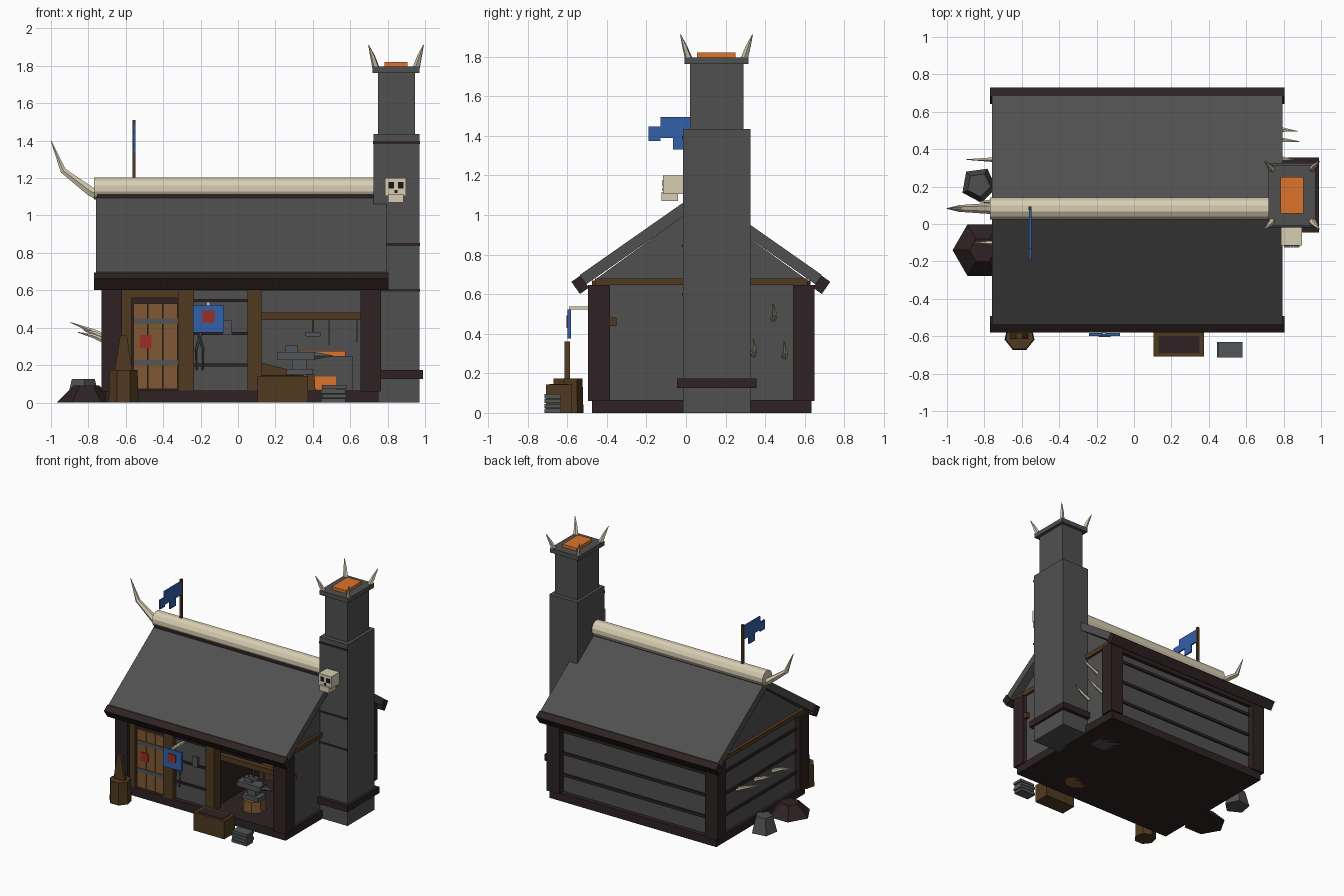
import bpy, bmesh, math
from mathutils import Vector, Matrix


def material(name, r, g, b):
    m = bpy.data.materials.new(name)
    lin = [((c / 255 + 0.055) / 1.055) ** 2.4 if c > 10 else c / 255 / 12.92 for c in (r, g, b)]
    m.diffuse_color = (*lin, 1)
    return m


STONE = material("grey stone", 80, 80, 80)
DARK = material("dark timber", 46, 34, 35)
BROWN = material("brown timber", 80, 58, 32)
LIGHT = material("light wood", 126, 88, 52)
IRON = material("iron", 82, 85, 88)
BONE = material("bone", 215, 205, 178)
BLUE = material("blue cloth", 52, 96, 170)
RED = material("red paint", 152, 46, 38)
FIRE = material("glowing orange", 222, 116, 44)
BLACK = material("black hollow", 26, 22, 22)

YC = 0.075            # ridge line
SLOPE = 0.70


def finish(name, bm, mat):
    bmesh.ops.recalc_face_normals(bm, faces=bm.faces)
    me = bpy.data.meshes.new(name)
    bm.to_mesh(me)
    bm.free()
    me.materials.append(mat)
    ob = bpy.data.objects.new(name, me)
    bpy.context.collection.objects.link(ob)
    return ob


def box(name, x, y, z, mat, tilt=0):
    """Box from ranges, optionally tilted about the x axis."""
    bm = bmesh.new()
    c = Vector([(a[0] + a[1]) / 2 for a in (x, y, z)])
    s = Matrix.Diagonal((x[1] - x[0], y[1] - y[0], z[1] - z[0], 1))
    bmesh.ops.create_cube(bm, size=1, matrix=Matrix.Translation(c) @ Matrix.Rotation(tilt, 4, 'X') @ s)
    return finish(name, bm, mat)


def prism(name, pts, a, b, axis, mat):
    """Extrude a 2D outline from a to b; 'X' takes (y, z) points, 'Y' takes (x, z)."""
    bm = bmesh.new()
    put = (lambda p, t: (t, p[0], p[1])) if axis == 'X' else (lambda p, t: (p[0], t, p[1]))
    f = bm.faces.new([bm.verts.new(put(p, a)) for p in pts])
    moved = bmesh.ops.extrude_face_region(bm, geom=[f])["geom"]
    d = Vector(put((0, 0), b - a))
    bmesh.ops.translate(bm, vec=d, verts=[v for v in moved if isinstance(v, bmesh.types.BMVert)])
    return finish(name, bm, mat)


def tube(name, pts, radii, n, mat, phase=0):
    """Faceted tube along a path with a radius at each point."""
    bm = bmesh.new()
    pts = [Vector(p) for p in pts]
    rings = []
    for i, (p, r) in enumerate(zip(pts, radii)):
        q = (pts[min(i + 1, len(pts) - 1)] - pts[max(i - 1, 0)]).to_track_quat('Z', 'Y')
        rings.append([bm.verts.new(p + q @ Vector((r * math.cos(phase + k * math.tau / n),
                                                   r * math.sin(phase + k * math.tau / n), 0)))
                      for k in range(n)])
    for a, b in zip(rings, rings[1:]):
        for k in range(n):
            bm.faces.new((a[k], a[(k + 1) % n], b[(k + 1) % n], b[k]))
    bm.faces.new(rings[0])
    bm.faces.new(rings[-1])
    return finish(name, bm, mat)


# base and corner posts
box("base", (-0.71, 0.75), (-0.475, 0.635), (0, 0.065), DARK)
for x in (-0.73, 0.655):
    for y in (-0.495, 0.54):
        box("corner_post", (x, x + 0.11), (y, y + 0.11), (0.06, 0.645), DARK)

# end walls with gables, back wall, front wall beside the door
gable = [(-0.45, 0.06), (0.6, 0.06), (0.6, 0.68), (YC, 1.06), (-0.45, 0.68)]
prism("left_wall", gable, -0.69, -0.65, 'X', STONE)
prism("right_wall", gable, 0.69, 0.73, 'X', STONE)
box("back_wall", (-0.69, 0.73), (0.56, 0.6), (0.06, 0.66), STONE)
box("front_wall", (-0.69, 0.06), (-0.44, -0.4), (0.06, 0.66), STONE)
box("forge_partition", (0.05, 0.09), (-0.42, 0.56), (0.06, 0.7), DARK)
for z in (0.2, 0.37, 0.545):
    box("back_wall_batten", (-0.63, 0.66), (0.6, 0.612), (z - 0.011, z + 0.011), DARK)
    box("left_wall_batten", (-0.702, -0.69), (-0.39, 0.55), (z - 0.011, z + 0.011), DARK)
    box("front_wall_batten", (-0.24, 0.06), (-0.452, -0.44), (z - 0.008, z + 0.008), DARK)
for x in (-0.715, 0.71):
    box("gable_tie_beam", (x, x + 0.04), (-0.46, 0.615), (0.645, 0.68), BROWN)
box("front_lintel", (-0.7, 0.74), (-0.475, -0.41), (0.6, 0.67), BROWN)
box("back_lintel", (-0.7, 0.74), (0.57, 0.63), (0.61, 0.67), DARK)

# roof, eave boards and bone ridge
RIDGE = 1.125
roof = [(YC + w, RIDGE - SLOPE * abs(w) - d) for w, d in
        ((-0.61, 0), (0, 0), (0.61, 0), (0.61, 0.07), (0, 0.07), (-0.61, 0.07))]
prism("roof", roof, -0.76, 0.795, 'X', STONE)
for s in (-1, 1):
    y = YC + s * 0.61
    box("eave_board", (-0.77, 0.805), (y - 0.0275, y + 0.0275), (0.61, 0.685), DARK, -s * math.atan(SLOPE))
box("ridge_board", (-0.755, 0.75), (YC - 0.045, YC + 0.045), (1.08, 1.115), DARK)
tube("ridge_bone", [(-0.77, 0.083, 1.145), (0.74, 0.083, 1.145)], [0.061, 0.061], 12, BONE, math.pi / 12)
tube("ridge_horn", [(-0.75, 0.083, 1.11), (-0.79, 0.083, 1.13), (-0.935, 0.083, 1.24), (-1.0, 0.083, 1.4)],
     [0.03, 0.028, 0.018, 0.002], 6, BONE)

# flag
box("flag_pole", (-0.563, -0.547), (0.075, 0.093), (1.13, 1.51), BROWN)
flag = [(0.08, 1.495), (-0.13, 1.495), (-0.13, 1.447), (-0.19, 1.447), (-0.19, 1.375), (-0.13, 1.375),
        (-0.13, 1.39), (-0.065, 1.39), (-0.065, 1.33), (0.01, 1.33), (0.01, 1.39), (0.08, 1.39)]
prism("flag", flag, -0.561, -0.549, 'X', BLUE)

# chimney
box("chimney_stack", (0.725, 0.97), (-0.015, 0.325), (0, 1.435), STONE)
box("chimney_neck", (0.748, 0.945), (0.02, 0.29), (1.435, 1.765), STONE)
box("chimney_cap", (0.72, 0.97), (-0.007, 0.315), (1.762, 1.797), STONE)
box("chimney_embers", (0.783, 0.907), (0.055, 0.25), (1.797, 1.82), FIRE)
box("chimney_footing", (0.70, 0.99), (-0.045, 0.355), (0.125, 0.175), DARK)
for z in (0.6, 0.845, 1.39):
    box("chimney_band", (0.722, 0.973), (-0.02, -0.012), (z - 0.007, z + 0.007), DARK)
for sx in (-1, 1):
    for sy in (-1, 1):
        tube("chimney_horn", [(0.845 + sx * 0.108, 0.154 + sy * 0.14, 1.79),
                              (0.845 + sx * 0.125, 0.154 + sy * 0.16, 1.85),
                              (0.845 + sx * 0.147, 0.154 + sy * 0.182, 1.912)],
             [0.019, 0.013, 0.002], 5, BONE)

# skull on the chimney
box("skull", (0.787, 0.898), (-0.115, -0.01), (1.105, 1.2), BONE)
box("skull_jaw", (0.803, 0.885), (-0.125, -0.04), (1.07, 1.115), BONE)
for x in (0.805, 0.855):
    box("skull_eye", (x, x + 0.03), (-0.119, -0.11), (1.145, 1.178), BLACK)
box("skull_nose", (0.838, 0.852), (-0.119, -0.11), (1.12, 1.136), BLACK)

# wall spikes, left and right
for y, base, tip, x in ((0.345, 0.36, 0.428, -0.895), (0.12, 0.35, 0.39, -0.83), (-0.1, 0.335, 0.375, -0.855)):
    tube("left_spike", [(-0.66, y, base - 0.03), (-0.77, y, base + 0.02), (x, y, tip)], [0.017, 0.012, 0.002], 5, BONE)
for y, z, x in ((0.44, 0.47, 0.885), (0.495, 0.28, 0.875), (0.34, 0.29, 0.86)):
    tube("right_spike", [(0.71, y, z), (0.8, y + 0.008, z + 0.03), (x, y, z + 0.085)], [0.017, 0.012, 0.002], 5, BONE)

# door
box("door_jamb_left", (-0.625, -0.57), (-0.475, -0.42), (0.065, 0.6), BROWN)
box("door_jamb_right", (-0.32, -0.235), (-0.48, -0.42), (0.065, 0.62), BROWN)
box("door_head", (-0.575, -0.315), (-0.47, -0.42), (0.56, 0.61), BROWN)
box("door_recess", (-0.575, -0.31), (-0.449, -0.43), (0.065, 0.565), DARK)
for i in range(3):
    x = -0.56 + i * 0.08
    box("door_plank", (x, x + 0.077), (-0.462, -0.44), (0.072, 0.53), LIGHT)
for z in (0.2, 0.42):
    box("door_strap", (-0.56, -0.322), (-0.469, -0.46), (z, z + 0.028), IRON)
box("door_mark", (-0.525, -0.462), (-0.468, -0.461), (0.29, 0.36), RED)

# hanging sign and tongs
box("sign_arm", (-0.168, -0.15), (-0.59, -0.44), (0.522, 0.538), BONE)
box("sign_board", (-0.24, -0.075), (-0.598, -0.582), (0.375, 0.522), BLUE)
box("sign_mark", (-0.19, -0.125), (-0.605, -0.597), (0.428, 0.492), RED)
box("wall_plate", (-0.08, -0.035), (-0.456, -0.44), (0.36, 0.44), IRON)
for s in (-1, 1):
    tube("tongs", [(-0.205 + s * 0.014, -0.46, 0.175), (-0.205 + s * 0.02, -0.46, 0.28), (-0.205 - s * 0.01, -0.46, 0.38)],
         [0.007, 0.007, 0.007], 5, IRON)

# open forge bay
box("bay_post", (0.05, 0.125), (-0.48, -0.4), (0.065, 0.62), BROWN)
box("tool_rail", (0.1, 0.76), (-0.395, -0.352), (0.44, 0.482), BROWN)
box("hammer_handle", (0.395, 0.407), (-0.38, -0.368), (0.36, 0.44), BROWN)
box("hammer_head", (0.36, 0.44), (-0.39, -0.358), (0.352, 0.376), IRON)
for x, z in ((0.485, 0.31), (0.635, 0.32)):
    box("hanging_rod", (x - 0.005, x + 0.005), (-0.38, -0.37), (z, 0.44), IRON)
box("forge", (0.3, 0.615), (0.22, 0.55), (0, 0.25), STONE)
box("forge_coals", (0.33, 0.575), (0.25, 0.5), (0.25, 0.275), FIRE)
box("forge_mouth", (0.385, 0.525), (0.212, 0.221), (0.07, 0.14), FIRE)
prism("bellows", [(0.12, 0.1), (0.37, 0.13), (0.37, 0.15), (0.12, 0.215)], 0.1, 0.25, 'Y', BROWN)

# anvil on its stump
tube("stump", [(0.33, -0.27, 0), (0.33, -0.27, 0.15)], [0.095, 0.085], 8, LIGHT, math.pi / 8)
box("anvil_foot", (0.26, 0.4), (-0.32, -0.22), (0.15, 0.18), IRON)
box("anvil_waist", (0.29, 0.365), (-0.3, -0.24), (0.175, 0.235), IRON)
box("anvil_face", (0.21, 0.41), (-0.315, -0.225), (0.228, 0.27), IRON)
tube("anvil_horn", [(0.4, -0.27, 0.25), (0.505, -0.27, 0.25)], [0.025, 0.003], 6, IRON)
box("anvil_hammer", (0.255, 0.32), (-0.29, -0.25), (0.27, 0.305), IRON)

# barrel with a board standing in it
tube("barrel", [(-0.612, -0.6, 0), (-0.612, -0.6, 0.175)], [0.082, 0.077], 7, BROWN, math.pi / 2 * 3)
prism("barrel_board", [(-0.66, 0.17), (-0.565, 0.17), (-0.595, 0.36), (-0.63, 0.36)], -0.615, -0.585, 'Y', BROWN)

# crate with a dark inside
box("crate", (0.105, 0.375), (-0.708, -0.575), (0, 0.143), BROWN)
box("crate_inside", (0.13, 0.35), (-0.69, -0.6), (0.14, 0.147), DARK)

# stacked ingots
for i in range(4):
    dx = 0.006 * (i % 2)
    box("ingot", (0.443 + dx, 0.575 + dx), (-0.715, -0.632), (i * 0.0245, i * 0.0245 + 0.021), IRON)

# rocks at the left end
tube("dark_rock", [(-0.81, -0.14, 0), (-0.81, -0.14, 0.09)], [0.16, 0.07], 6, DARK)
tube("grey_rock", [(-0.83, 0.21, 0), (-0.83, 0.21, 0.125)], [0.097, 0.065], 5, STONE, math.radians(170))
